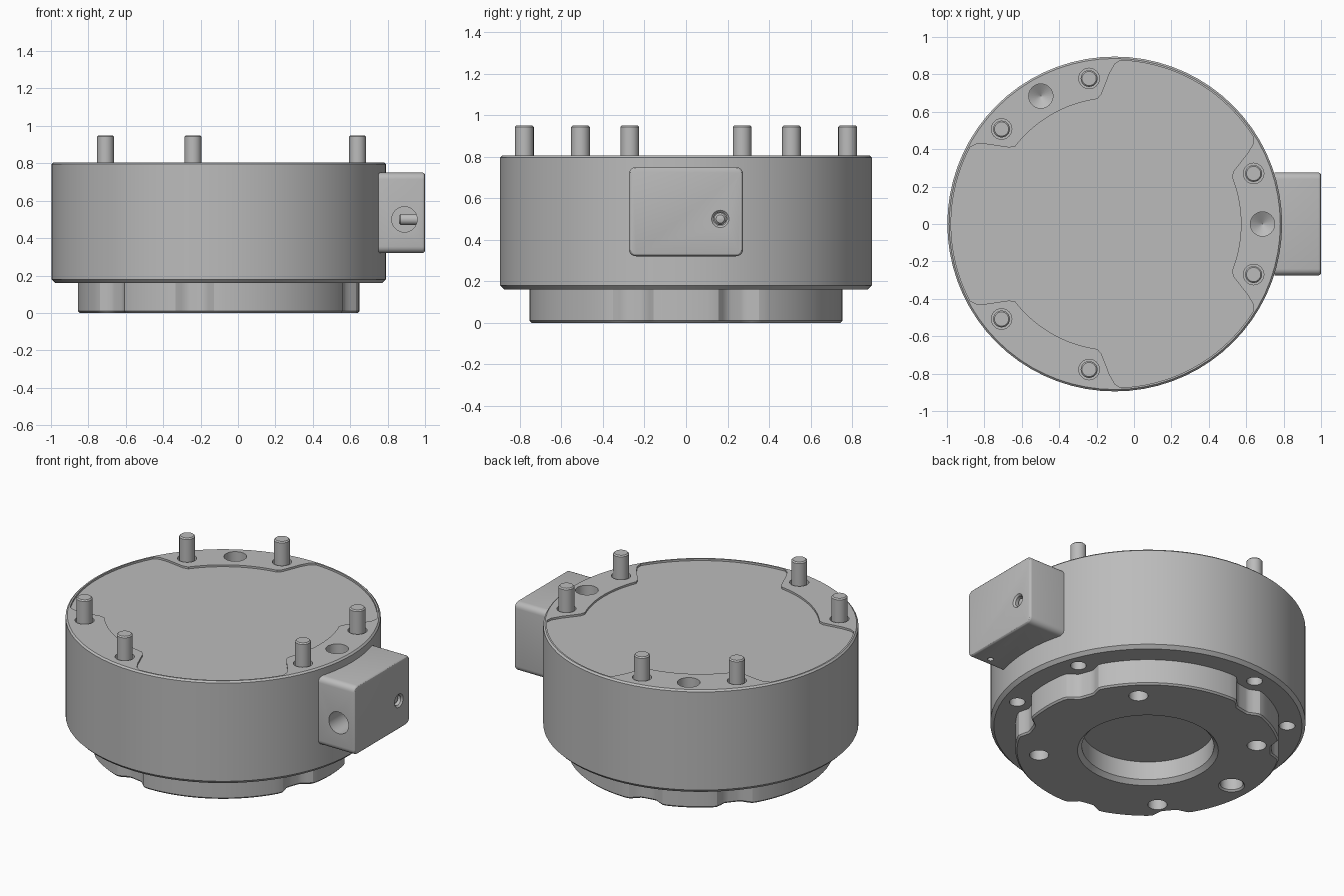
import bpy, bmesh, math
from mathutils import Matrix, Vector

if "Cube" in bpy.data.objects:
    bpy.data.objects.remove(bpy.data.objects["Cube"])

CX = -0.103            # axis of the round body
PIN_R = 0.79           # pitch radius of the pins
EARS = (0, 120, 240)   # directions of the pin pairs
PINS = [e + s for e in EARS for s in (-20, 20)]

metal = bpy.data.materials.new("machined_grey")
metal.use_nodes = True
metal.diffuse_color = (0.5, 0.5, 0.5, 1)
metal.node_tree.nodes["Principled BSDF"].inputs["Base Color"].default_value = (0.5, 0.5, 0.5, 1)


def make(name, bm):
    bmesh.ops.recalc_face_normals(bm, faces=bm.faces)
    mesh = bpy.data.meshes.new(name)
    bm.to_mesh(mesh)
    bm.free()
    mesh.materials.append(metal)
    obj = bpy.data.objects.new(name, mesh)
    bpy.context.collection.objects.link(obj)
    return obj


def turned(name, levels, at, n=24, shape=lambda deg: 0.0, axis="Z"):
    """Stack of closed outlines; levels are (height, radius), shape varies radius by angle."""
    bm = bmesh.new()
    rings = []
    for h, r in levels:
        ring = []
        for i in range(n):
            a = math.tau * i / n
            d = r + shape(math.degrees(a))
            ring.append(bm.verts.new((d * math.cos(a), d * math.sin(a), h)))
        rings.append(ring)
    for low, high in zip(rings, rings[1:]):
        for i in range(n):
            j = (i + 1) % n
            bm.faces.new((low[i], low[j], high[j], high[i]))
    bm.faces.new(rings[0])
    bm.faces.new(rings[-1])
    turn = {"Z": Vector((0, 0, 1)), "Y": Vector((0, 1, 0)), "X": Vector((1, 0, 0))}[axis]
    rot = Vector((0, 0, 1)).rotation_difference(turn).to_matrix().to_4x4()
    bmesh.ops.transform(bm, matrix=Matrix.Translation(at) @ rot, verts=bm.verts)
    return make(name, bm)


def polar(r, deg, z=0.0):
    a = math.radians(deg)
    return (CX + r * math.cos(a), r * math.sin(a), z)


def drill(obj, cutters):
    for c in cutters:
        mod = obj.modifiers.new("cut", "BOOLEAN")
        mod.operation = "DIFFERENCE"
        mod.solver = "EXACT"
        mod.object = c
        bpy.context.view_layer.objects.active = obj
        bpy.ops.object.modifier_apply(modifier=mod.name)
        bpy.data.objects.remove(c)


def smooth(obj):
    bpy.ops.object.select_all(action="DESELECT")
    obj.select_set(True)
    bpy.context.view_layer.objects.active = obj
    bpy.ops.object.shade_smooth_by_angle(angle=math.radians(30))


def nearness(deg, centres, inner, outer):
    """1 close to any centre angle, easing to 0 at the outer angle."""
    gap = min(abs((deg - c + 180) % 360 - 180) for c in centres)
    t = min(max((gap - inner) / (outer - inner), 0), 1)
    return 1 - t * t * (3 - 2 * t)


axis_point = (CX, 0, 0)

# Main round body with chamfered rims
body = turned("main_body", [(0.16, 0.875), (0.18, 0.895), (0.795, 0.895), (0.805, 0.885)],
              axis_point, 72)

# Shallow top recess that leaves raised pads around each pin pair
cuts = [turned("recess_cutter", [(0.793, 0.875), (0.9, 0.875)], axis_point, 180,
               lambda d: -0.2 * nearness(d, EARS, 22, 32))]
for p in PINS:
    cuts.append(turned("pin_clearance", [(0.65, 0.055), (0.9, 0.055)], polar(PIN_R, p)))
    cuts.append(turned("underside_hole", [(0.1, 0.045), (0.28, 0.045)], polar(PIN_R, p)))
# Drilled dowel holes with pointed ends
for p in EARS[:2]:
    cuts.append(turned("dowel_cutter", [(0.64, 0.001), (0.68, 0.065), (0.9, 0.065)],
                       polar(PIN_R, p)))
drill(body, cuts)
smooth(body)

# Pins standing out of the top
for p in PINS:
    smooth(turned("pin", [(0.6, 0.045), (0.943, 0.045), (0.95, 0.038)], polar(PIN_R, p)))

# Lower flange, relieved next to each pin hole
flange = turned("lower_flange", [(0, 0.743), (0.01, 0.753), (0.17, 0.753)], axis_point, 180,
                lambda d: -0.05 * nearness(d, PINS, 3, 9))
cuts = [turned("bore_cutter", [(-0.1, 0.4), (0, 0.4), (0.025, 0.375), (0.14, 0.375)],
               axis_point, 64)]
for p in (45, 135, 225, 315):
    cuts.append(turned("bolt_cutter", [(-0.1, 0.055), (0.12, 0.055)], polar(0.62, p)))
cuts.append(turned("locator_cutter", [(-0.1, 0.075), (0, 0.075), (0.01, 0.065), (0.12, 0.065)],
                   polar(0.62, 180)))
drill(flange, cuts)
smooth(flange)

# Connector block on the side
bm = bmesh.new()
bmesh.ops.create_cube(bm, size=1)
bmesh.ops.transform(bm, verts=bm.verts,
                    matrix=Matrix.Translation((0.875, 0, 0.535)) @ Matrix.Diagonal((0.25, 0.55, 0.43, 1)))
long_edges = [e for e in bm.edges if abs(e.verts[0].co.x - e.verts[1].co.x) > 0.1]
bmesh.ops.bevel(bm, geom=long_edges, offset=0.035, segments=5, profile=0.5, affect="EDGES")
rim = [e for e in bm.edges if all(v.co.x > 0.999 for v in e.verts)]
bmesh.ops.bevel(bm, geom=rim, offset=0.014, segments=3, profile=0.5, affect="EDGES")
block = make("connector_block", bm)
drill(block, [
    turned("cable_cutter", [(-0.4, 0.068), (0.2, 0.068)], (0.89, 0, 0.5), 32, axis="Y"),
    turned("screw_cutter", [(0.85, 0.032), (0.99, 0.032), (1.0, 0.042), (1.1, 0.042)],
           (0, 0.165, 0.5), axis="X"),
    turned("vent_cutter", [(0.2, 0.017), (0.37, 0.017)], (0.89, -0.207, 0)),
])
smooth(block)

# Clamp screw inside the block
smooth(turned("clamp_screw", [(0.86, 0.02), (0.87, 0.03), (0.965, 0.03), (0.978, 0.02), (0.982, 0.002)],
              (0, 0.165, 0.5), axis="X"))
